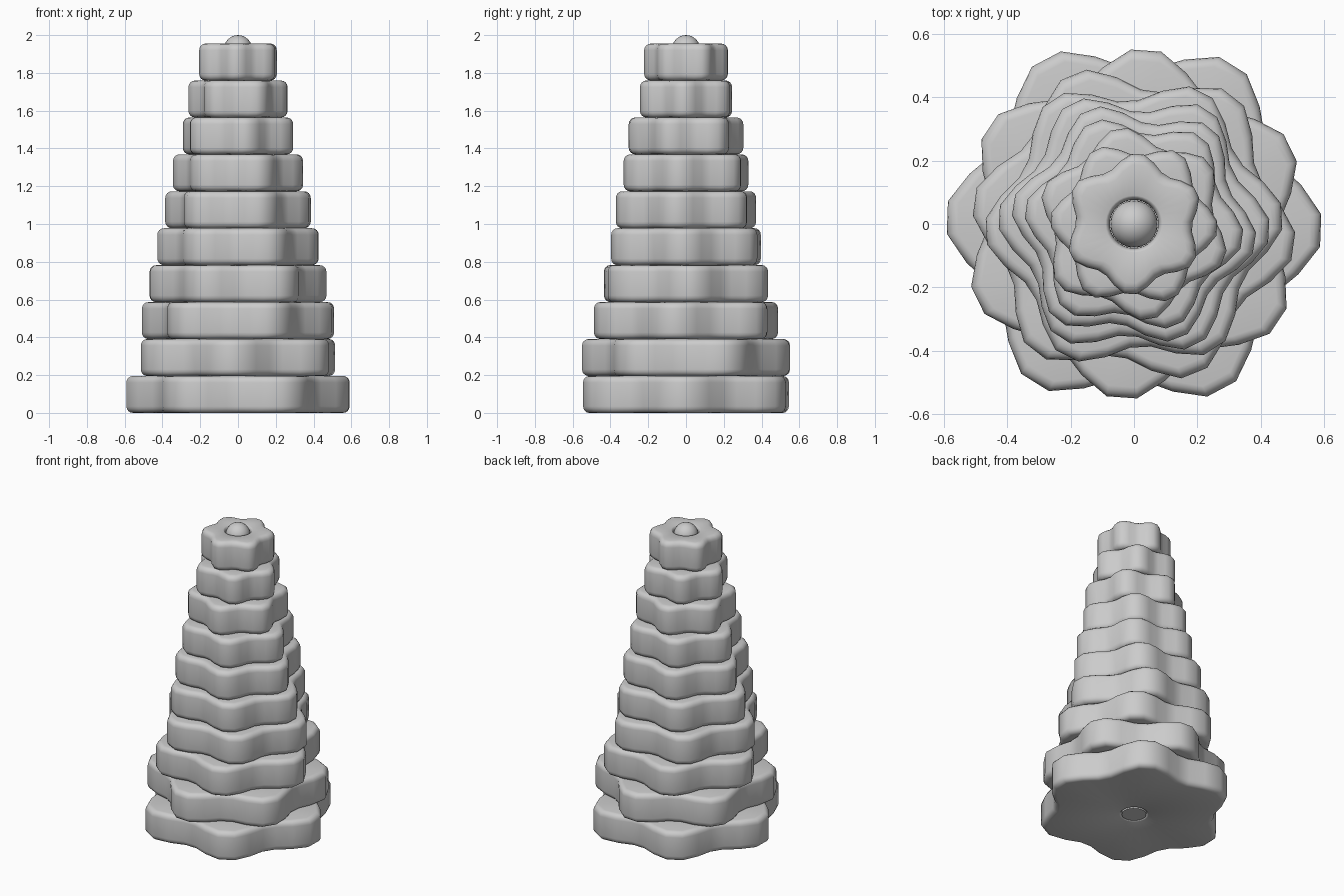
import bpy
import bmesh
from math import cos, sin, pi, radians

if "Cube" in bpy.data.objects:
    bpy.data.objects.remove(bpy.data.objects["Cube"], do_unlink=True)

grey = bpy.data.materials.new("soft_grey")
grey.use_nodes = True
grey.diffuse_color = (0.6, 0.6, 0.6, 1)
grey.node_tree.nodes["Principled BSDF"].inputs["Base Color"].default_value = (0.6, 0.6, 0.6, 1)

SEGMENTS = 36
LAYER_HEIGHT = 0.1955
HOLE = 0.076


def finish(name, bm):
    bmesh.ops.recalc_face_normals(bm, faces=bm.faces)
    mesh = bpy.data.meshes.new(name)
    bm.to_mesh(mesh)
    bm.free()
    mesh.materials.append(grey)
    obj = bpy.data.objects.new(name, mesh)
    bpy.context.collection.objects.link(obj)
    bpy.ops.object.select_all(action="DESELECT")
    obj.select_set(True)
    bpy.context.view_layer.objects.active = obj
    bpy.ops.object.shade_smooth_by_angle(angle=radians(60))
    return obj


def rounded_section(height, bevel, steps=4):
    """Closed section as (side, inset, z): side 1 is the outer wall, 0 the hole."""
    arc = [(bevel * (1 - cos(pi / 2 * i / steps)), bevel * (1 - sin(pi / 2 * i / steps)))
           for i in range(steps + 1)]
    outer_top = [(1, inset, height - drop) for inset, drop in arc]
    inner_top = [(0, inset, height - drop) for inset, drop in reversed(arc)]
    upper = outer_top + inner_top
    lower = [(side, inset, height - z) for side, inset, z in reversed(upper)]
    return upper + lower


def flower_ring(name, radius, base, phase):
    """Six-lobed ring with rounded rims and a central hole."""
    bm = bmesh.new()
    section = rounded_section(LAYER_HEIGHT, 0.035)
    loops = []
    for i in range(SEGMENTS):
        local = 2 * pi * (i + 0.5) / SEGMENTS
        angle = local + radians(phase)
        edge = radius * (0.92 + 0.096 * cos(6 * local))
        loop = []
        for side, inset, z in section:
            r = edge - inset if side else HOLE + inset * 0.4
            loop.append(bm.verts.new((r * cos(angle), r * sin(angle), base + z)))
        loops.append(loop)
    count = len(section)
    for i in range(SEGMENTS):
        a, b = loops[i], loops[(i + 1) % SEGMENTS]
        for j in range(count):
            k = (j + 1) % count
            bm.faces.new((a[j], b[j], b[k], a[k]))
    return finish(name, bm)


# Stacked rings, each smaller than the one below and turned a little
phases = [-2, 26, -8, 3, -3, -9, -8, -21, -3, 27]
for level, phase in enumerate(phases):
    flower_ring(f"flower_ring_{level + 1}", 0.59 - 0.041 * level, level * LAYER_HEIGHT, phase)

# Central rod with a domed tip
ROD = 0.075
profile = [(0, 0), (ROD, 0)]
profile += [(ROD * cos(pi / 2 * i / 6), 2 - ROD + ROD * sin(pi / 2 * i / 6)) for i in range(7)]
bm = bmesh.new()
points = [bm.verts.new((r, 0, z)) for r, z in profile]
edges = [bm.edges.new(pair) for pair in zip(points, points[1:])]
bmesh.ops.spin(bm, geom=points + edges, cent=(0, 0, 0), axis=(0, 0, 1),
               angle=2 * pi, steps=24, use_merge=True)
bmesh.ops.remove_doubles(bm, verts=bm.verts, dist=0.0001)
finish("center_rod", bm)
